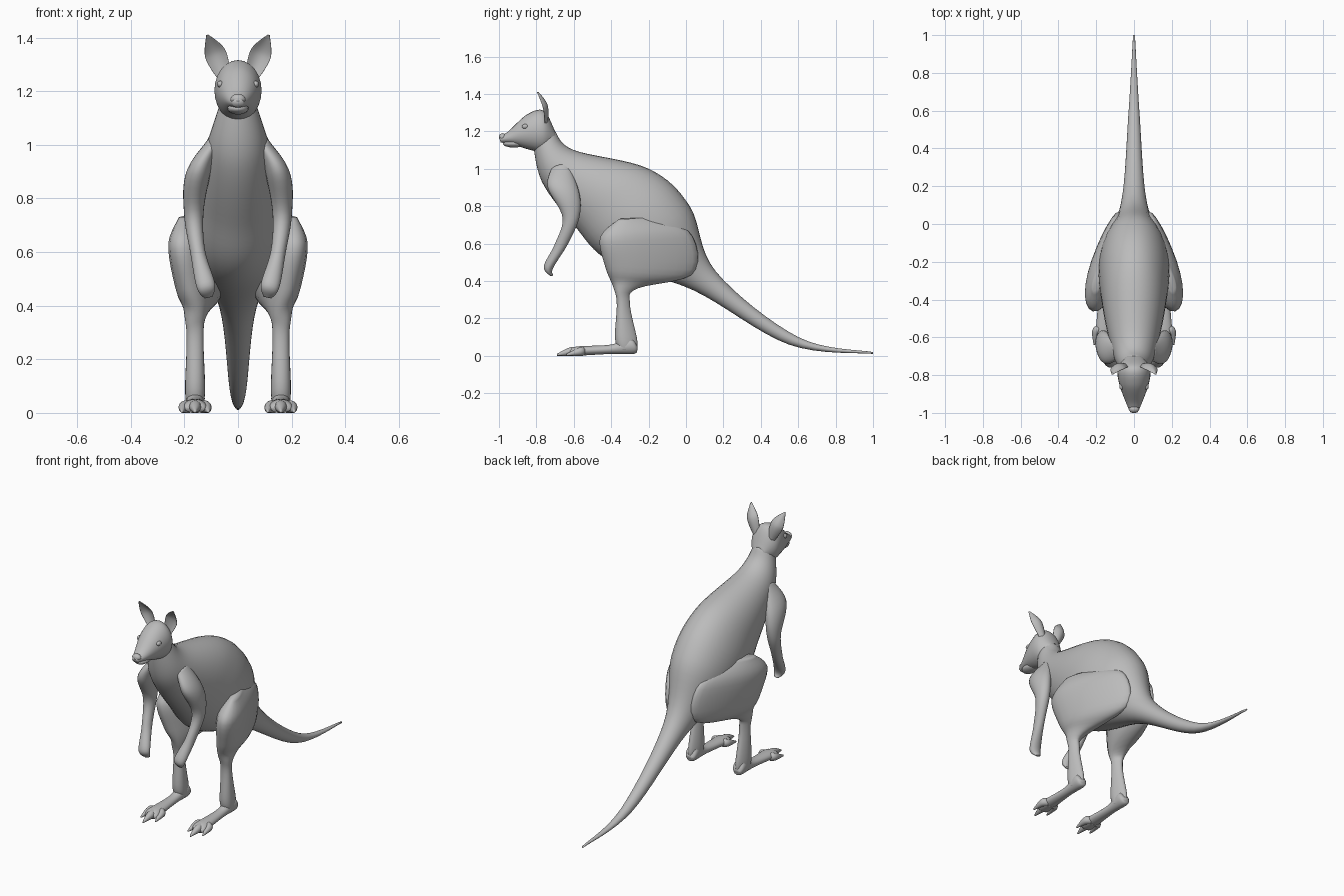
import bpy, bmesh, math
from mathutils import Vector

cube = bpy.data.objects.get("Cube")
if cube:
    bpy.data.objects.remove(cube, do_unlink=True)

fur = bpy.data.materials.new("grey fur")
fur.use_nodes = True
fur.diffuse_color = (.5, .5, .5, 1)
fur.node_tree.nodes["Principled BSDF"].inputs["Base Color"].default_value = fur.diffuse_color


def spline(values, t):
    """Smooth curve through evenly spaced values, for t from start to end."""
    last = len(values) - 1
    place = t * last
    i = max(min(int(place), last - 1), 0)
    f = place - i
    a, b, c, d = (values[min(max(i + k, 0), last)] for k in (-1, 0, 1, 2))
    slope_in, slope_out = (c - a) / 2, (d - b) / 2
    ease = f * f * (3 - 2 * f)
    return (b * (1 - ease) + c * ease
            + slope_in * f * (1 - f) ** 2 - slope_out * f * f * (1 - f))


def finish(name, bm, paired):
    """Turn the bmesh into a smooth object, mirrored across x when paired."""
    bmesh.ops.recalc_face_normals(bm, faces=bm.faces)
    mesh = bpy.data.meshes.new(name)
    bm.to_mesh(mesh)
    bm.free()
    mesh.materials.append(fur)
    mesh.shade_smooth()
    ob = bpy.data.objects.new(name, mesh)
    bpy.context.collection.objects.link(ob)
    if paired:
        ob.modifiers.new("other side", "MIRROR")


def loft(name, front, back, width, x_front=(0,), x_back=None,
         egg=0, cup=0, sides=24, count=32, paired=True):
    """Skin oval rings between two side profiles of (y, z) points."""
    def edge(profile, xs, t):
        y, z = (spline([point[axis] for point in profile], t) for axis in (0, 1))
        return Vector((spline(xs, t), y, z))

    steps = [i / count for i in range(count + 1)]
    fronts = [edge(front, x_front, t) for t in steps]
    backs = [edge(back, x_back or x_front, t) for t in steps]
    middles = [(a + b) / 2 for a, b in zip(fronts, backs)]
    bm = bmesh.new()
    rings = []
    for i, t in enumerate(steps):
        middle, depth = middles[i], fronts[i] - middles[i]
        along = middles[min(i + 1, count)] - middles[max(i - 1, 0)]
        across = depth.cross(along).normalized() * max(spline(width, t), .002)
        ring = []
        for j in range(sides):
            c, s = math.cos(math.tau * j / sides), math.sin(math.tau * j / sides)
            hollow = depth.normalized() * across.length * cup * c * c
            ring.append(bm.verts.new(middle + depth * c + across * s * (1 + egg * c) - hollow))
        rings.append(ring)
    for low, high in zip(rings, rings[1:]):
        for j in range(sides):
            bm.faces.new((low[j - 1], low[j], high[j], high[j - 1]))
    bm.faces.new(rings[0])
    bm.faces.new(rings[-1])
    finish(name, bm, paired)


def ball(name, centre, size, paired=False):
    bm = bmesh.new()
    bmesh.ops.create_uvsphere(bm, u_segments=16, v_segments=12, radius=1)
    bmesh.ops.scale(bm, vec=size, verts=bm.verts)
    bmesh.ops.translate(bm, vec=centre, verts=bm.verts)
    finish(name, bm, paired)


# Neck, torso and tail in one skin
loft("body_and_tail",
     front=[(-.7, 1.2), (-.6, 1.1), (-.2, 1), (.02, .8), (.16, .45), (.6, .1), (1, .02)],
     back=[(-.82, 1.15), (-.77, .93), (-.6, .7), (-.4, .5), (.04, .35), (.55, .06), (1, .01)],
     width=[.06, .11, .17, .18, .07, .03, .005],
     sides=32, count=48, paired=False)

# Head, with a separate jaw forming the mouth line
loft("head",
     front=[(-1, 1.17), (-.95, 1.2), (-.85, 1.29), (-.76, 1.31), (-.7, 1.2)],
     back=[(-.99, 1.14), (-.93, 1.13), (-.83, 1.1), (-.76, 1.09), (-.7, 1.13)],
     width=[.02, .045, .08, .085, .04], paired=False)
ball("jaw", centre=(0, -.92, 1.135), size=(.04, .06, .022))
ball("nose", centre=(0, -.98, 1.17), size=(.028, .02, .02))
ball("eyes", centre=(.066, -.86, 1.226), size=(.012, .018, .013), paired=True)

# Cupped ears opening forwards
ear = [(-.76, 1.25), (-.77, 1.34), (-.8, 1.41)]
loft("ears", front=ear, back=[(y + .01, z) for y, z in ear],
     width=[.025, .04, .004], x_front=[.05, .085, .115], cup=.5)

# Arms hanging from the shoulder to the curled paw
loft("arms",
     front=[(-.72, 1), (-.74, .9), (-.66, .74), (-.7, .6), (-.76, .48), (-.73, .43)],
     back=[(-.63, 1.03), (-.57, .87), (-.57, .74), (-.63, .6), (-.71, .47), (-.71, .43)],
     width=[.02, .045, .036, .028, .035, .015],
     x_front=[.09, .15, .165, .15, .12, .11])

# Thighs flattened against the flanks, narrowing to shin and heel
shin = [.16] * 4
loft("legs",
     front=[(-.36, .73), (-.46, .63), (-.43, .47), (-.39, .37), (-.37, .28), (-.38, .1), (-.36, .03)],
     back=[(-.22, .74), (.02, .66), (.04, .44), (-.26, .36), (-.3, .28), (-.26, .08), (-.27, .03)],
     width=[.02, .07, .07, .04, .03, .036, .03],
     x_front=[.21, .22, .19] + shin, x_back=[.17, .1, .08] + shin, egg=.3)

# Long flat feet
loft("feet",
     front=[(-.26, .05), (-.3, .1), (-.4, .06), (-.58, .05), (-.62, .03)],
     back=[(-.26, .03), (-.28, .01), (-.4, .01), (-.58, 0), (-.62, 0)],
     width=[.02, .036, .03, .043, .036], x_front=shin)

# Three splayed toes on each foot, ending in claws
for toe, spread in (("inner", -1), ("middle", 0), ("outer", 1)):
    tip = -.69 + .05 * abs(spread)
    top = [(-.55, .045), (tip + .07, .045), (tip, .01)]
    loft(toe + "_toes", front=top, back=[(y, 0) for y, z in top],
         width=[.016, .022, .004],
         x_front=[.16 + spread * out for out in (.02, .04, .05)], sides=12, count=12)
